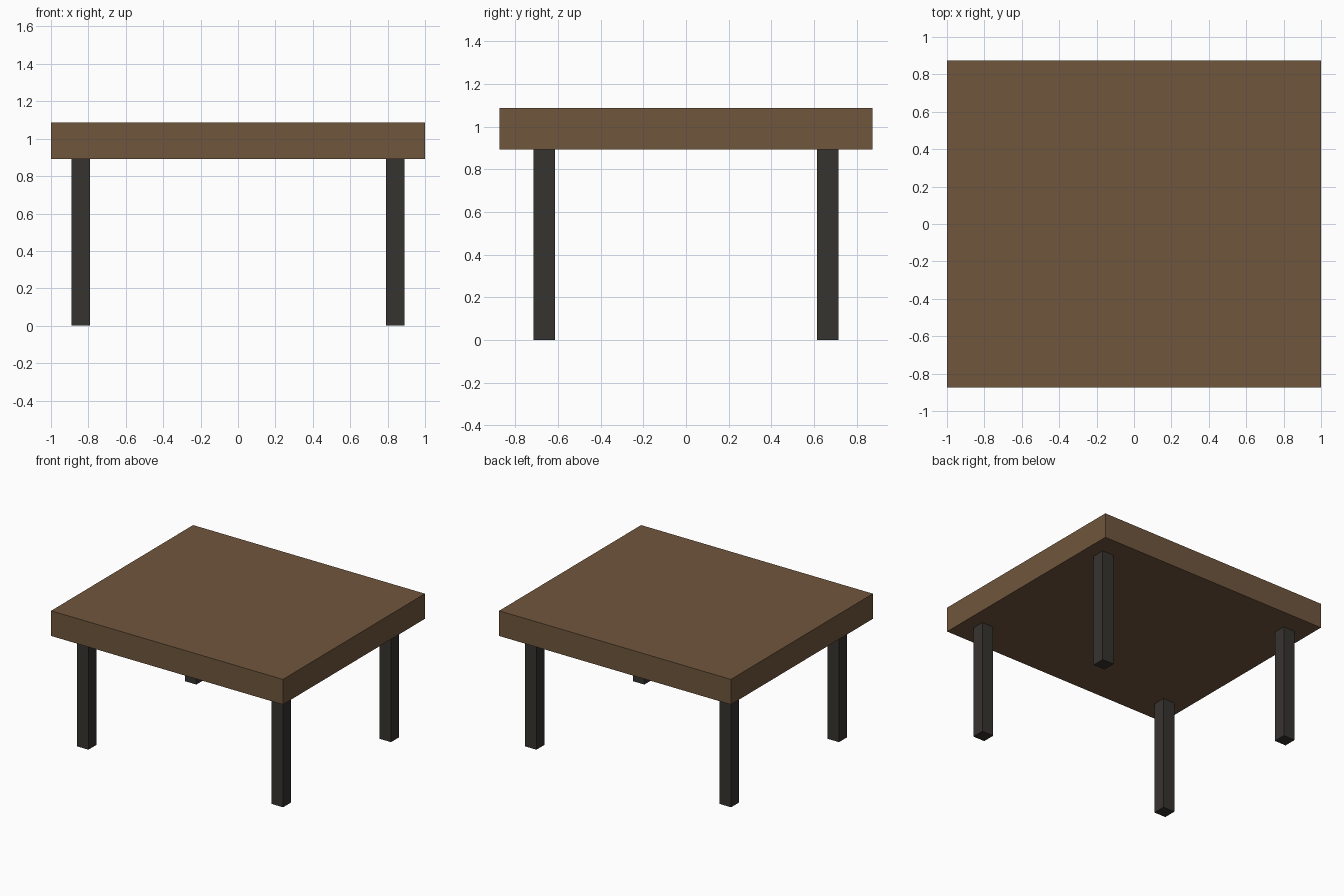
import bpy

if "Cube" in bpy.data.objects:
    bpy.data.objects.remove(bpy.data.objects["Cube"])


def material(name, rgb):
    mat = bpy.data.materials.new(name)
    mat.diffuse_color = (*rgb, 1)
    mat.use_nodes = True
    mat.node_tree.nodes["Principled BSDF"].inputs["Base Color"].default_value = mat.diffuse_color
    return mat


def box(name, centre, size, mat):
    bpy.ops.mesh.primitive_cube_add(size=1, location=centre)
    obj = bpy.context.object
    obj.name = name
    obj.scale = size
    bpy.ops.object.transform_apply(location=False, rotation=False, scale=True)
    obj.data.materials.append(mat)
    return obj


wood = material("brown_wood", (0.162, 0.093, 0.047))
dark = material("dark_metal", (0.037, 0.033, 0.029))

TOP_Z, UNDER_Z = 1.088, 0.892
LEG = 0.1

# Thick table top
box("table_top", (0, 0, (TOP_Z + UNDER_Z) / 2), (2, 1.75, TOP_Z - UNDER_Z), wood)

# Four square legs, set in from the corners
for depth, sy in (("front", -1), ("back", 1)):
    for side, sx in (("left", -1), ("right", 1)):
        box(f"{depth}_{side}_leg", (sx * 0.84, sy * 0.665, UNDER_Z / 2),
            (LEG, LEG, UNDER_Z), dark)
